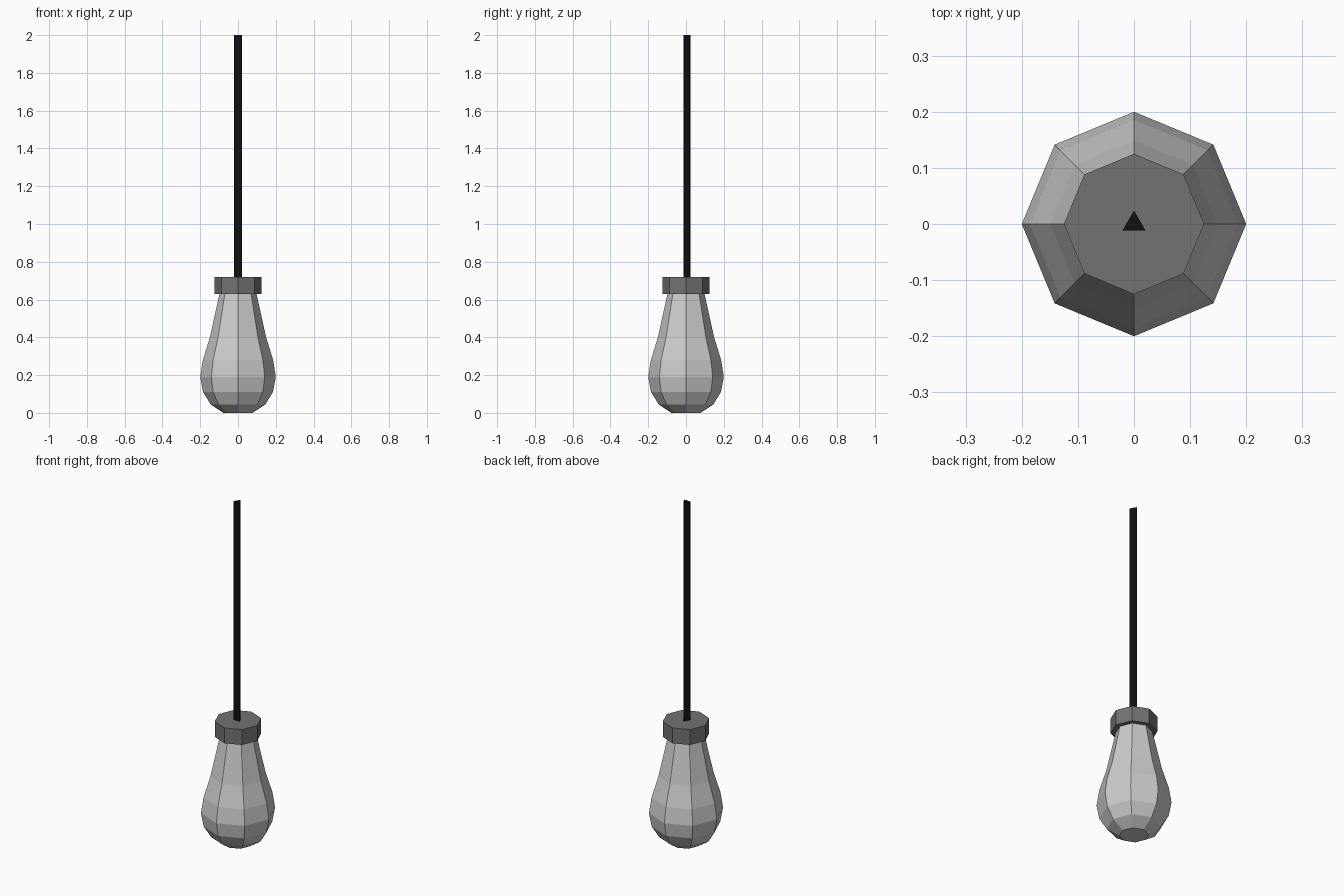
import bpy, bmesh
from math import cos, sin, pi

if "Cube" in bpy.data.objects:
    bpy.data.objects.remove(bpy.data.objects["Cube"])


def material(name, value):
    m = bpy.data.materials.new(name)
    m.diffuse_color = (value, value, value, 1)
    m.use_nodes = True
    m.node_tree.nodes["Principled BSDF"].inputs["Base Color"].default_value = m.diffuse_color
    return m


def lathe(name, profile, sides, mat=None):
    """Stack flat-sided rings of (radius, height), first corner on +y, ends capped."""
    bm = bmesh.new()
    rings = []
    for r, z in profile:
        angles = [pi / 2 + 2 * pi * i / sides for i in range(sides)]
        rings.append([bm.verts.new((r * cos(a), r * sin(a), z)) for a in angles])
    for low, high in zip(rings, rings[1:]):
        for i in range(sides):
            j = (i + 1) % sides
            bm.faces.new((low[i], low[j], high[j], high[i]))
    bm.faces.new(rings[0][::-1])
    bm.faces.new(rings[-1])
    mesh = bpy.data.meshes.new(name)
    bm.to_mesh(mesh)
    bm.free()
    if mat:
        mesh.materials.append(mat)
    obj = bpy.data.objects.new(name, mesh)
    bpy.context.collection.objects.link(obj)
    return obj


# Glass bulb
lathe("bulb", [(0.078, 0), (0.145, 0.045), (0.185, 0.11), (0.2, 0.19),
               (0.186, 0.28), (0.149, 0.4), (0.097, 0.635)], 8)

# Socket cap
lathe("socket", [(0.125, 0.63), (0.125, 0.72)], 8, material("dark_grey", 0.17))

# Hanging cord
lathe("cord", [(0.024, 0.71), (0.024, 2.0)], 3, material("black", 0.005))
